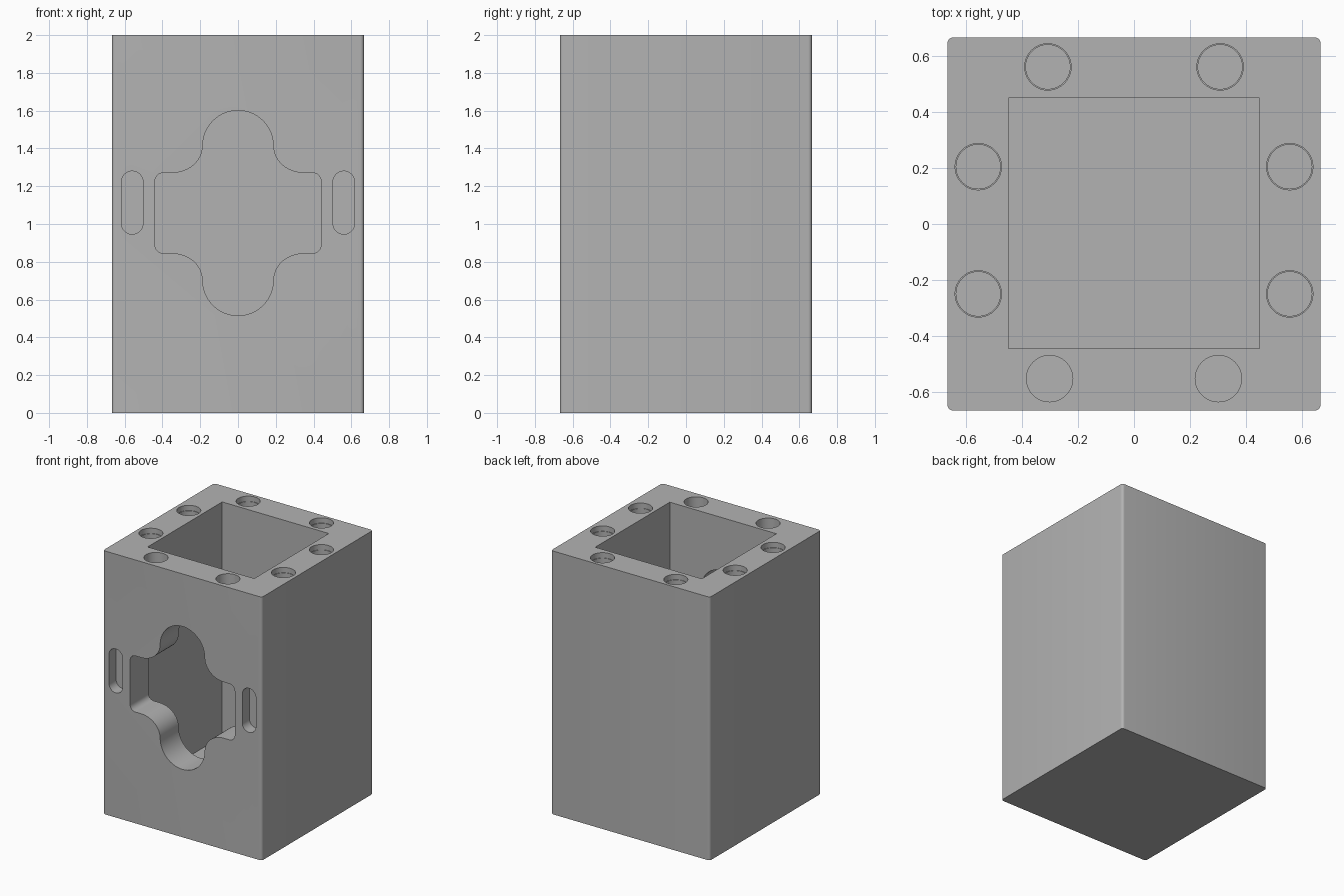
import bpy, bmesh, math
from mathutils import Vector

if "Cube" in bpy.data.objects:
    bpy.data.objects.remove(bpy.data.objects["Cube"])

grey = bpy.data.materials.new("grey")
grey.diffuse_color = (0.45, 0.45, 0.45, 1)
grey.use_nodes = True
grey.node_tree.nodes["Principled BSDF"].inputs["Base Color"].default_value = grey.diffuse_color


def prism(name, outline, start, sweep):
    """Solid made by sweeping a closed 3D outline along a vector."""
    bm = bmesh.new()
    face = bm.faces.new([bm.verts.new(Vector(p) + Vector(start)) for p in outline])
    new = bmesh.ops.extrude_face_region(bm, geom=[face])["geom"]
    bmesh.ops.translate(bm, vec=sweep, verts=[v for v in new if isinstance(v, bmesh.types.BMVert)])
    bmesh.ops.recalc_face_normals(bm, faces=bm.faces)
    mesh = bpy.data.meshes.new(name)
    bm.to_mesh(mesh)
    bm.free()
    mesh.materials.append(grey)
    obj = bpy.data.objects.new(name, mesh)
    bpy.context.collection.objects.link(obj)
    return obj


def arc(cx, cy, rx, ry, a0, a1, n):
    """Points on an ellipse arc, angles in degrees."""
    angles = [math.radians(a0 + (a1 - a0) * i / n) for i in range(n + 1)]
    return [(cx + rx * math.cos(a), cy + ry * math.sin(a)) for a in angles]


def rounded_rect(hx, hy, r, n):
    pts = []
    for i, (sx, sy) in enumerate([(1, 1), (-1, 1), (-1, -1), (1, -1)]):
        pts += arc(sx * (hx - r), sy * (hy - r), r, r, 90 * i, 90 * i + 90, n)
    return pts


def flat(pts):
    return [(x, y, 0) for x, y in pts]


def upright(pts):
    return [(x, 0, z) for x, z in pts]


# Block with softened vertical edges
body = prism("box_body", flat(rounded_rect(0.667, 0.667, 0.02, 5)), (0, 0, 0), (0, 0, 2))


def cut(cutter):
    mod = body.modifiers.new("cut", "BOOLEAN")
    mod.operation = "DIFFERENCE"
    mod.solver = "EXACT"
    mod.object = cutter
    bpy.context.view_layer.objects.active = body
    bpy.ops.object.modifier_apply(modifier=mod.name)
    bpy.data.objects.remove(cutter)


# Square cavity, open at the top
cavity = [(-0.448, -0.445), (0.448, -0.445), (0.448, 0.45), (-0.448, 0.45)]
cut(prism("cavity_cutter", flat(cavity), (0, 0, 0.22), (0, 0, 2)))

# Lobed window through the front wall: one quarter, mirrored twice
quarter = arc(0.395, 0.168, 0.045, 0.045, 0, 90, 6)
quarter += arc(0.347, 0.356, 0.16, 0.143, 270, 180, 12)
quarter += arc(0, 0.356, 0.187, 0.187, 0, 90, 14)[1:]
half = quarter + [(-x, z) for x, z in reversed(quarter[:-1])]
window = half + [(x, -z) for x, z in reversed(half)]
cut(prism("window_cutter", upright(window), (0, -0.8, 1.058), (0, 0.5, 0)))

# Shallow slots beside the window
for x in (-0.56, 0.56):
    slot = rounded_rect(0.057, 0.167, 0.0565, 8)
    cut(prism("slot_cutter", upright(slot), (x, -0.8, 1.113), (0, 0.218, 0)))

# Round holes in the rim; the side and back ones narrow just below the top
holes = [(0.308, 0.562, True), (0.557, 0.205, True), (0.557, -0.25, True), (0.302, -0.553, False)]
for hx, y, stepped in holes:
    for x in (-hx, hx):
        for r, depth in [(0.083, 0.04), (0.079, 0.25)] if stepped else [(0.083, 0.25)]:
            ring = arc(0, 0, r, r, 0, 360, 40)[:-1]
            cut(prism("hole_cutter", flat(ring), (x, y, 2 - depth), (0, 0, depth + 0.1)))

body.select_set(True)
bpy.context.view_layer.objects.active = body
bpy.ops.object.shade_smooth_by_angle(angle=math.radians(30))
